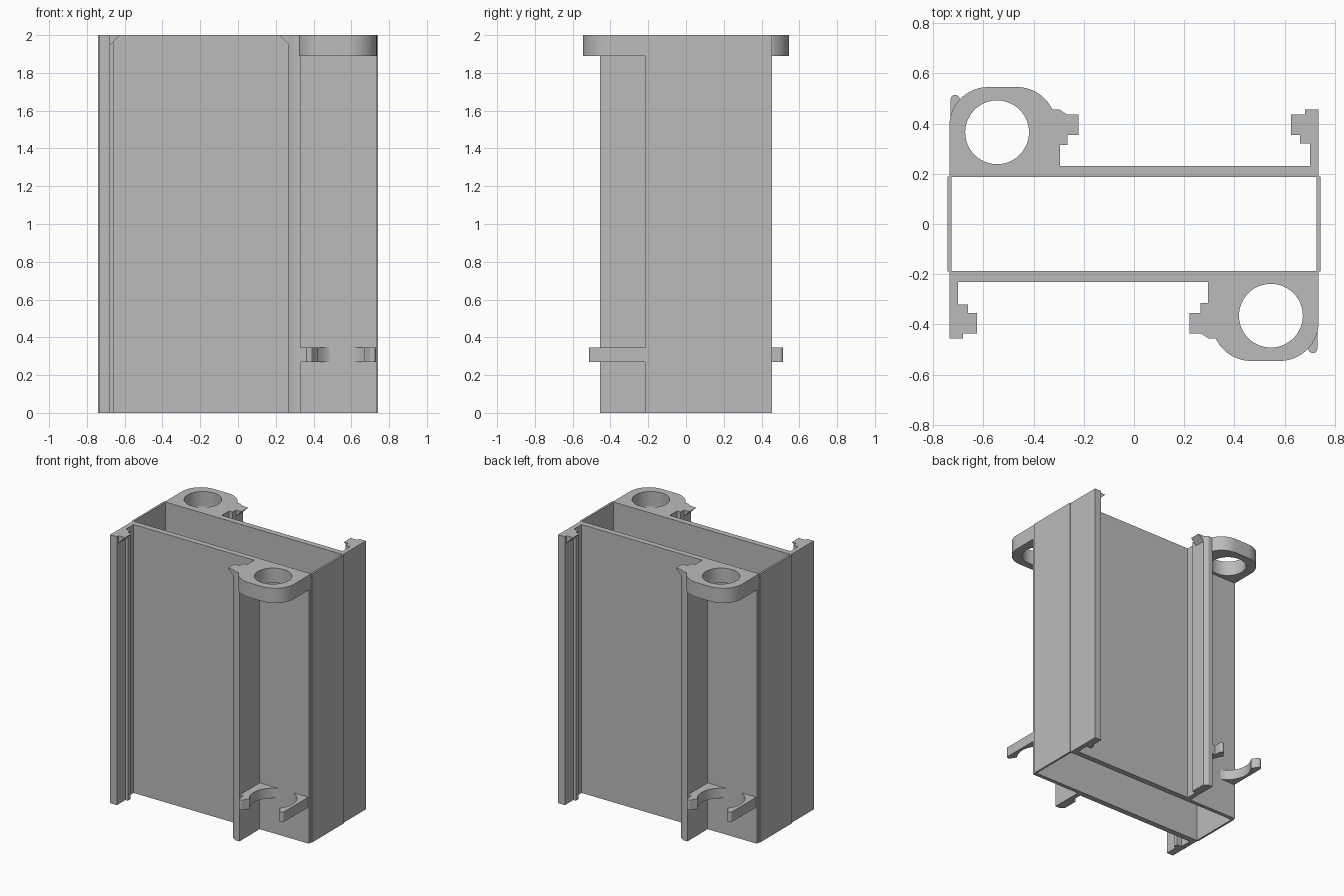
import bpy, bmesh
from math import pi, sin, cos, radians
from mathutils import Matrix

cube = bpy.data.objects.get("Cube")
if cube:
    bpy.data.objects.remove(cube, do_unlink=True)

grey = bpy.data.materials.new("plain grey")
grey.use_nodes = True
GREY = (0.5, 0.5, 0.5, 1)
grey.diffuse_color = GREY
grey.node_tree.nodes["Principled BSDF"].inputs["Base Color"].default_value = GREY


def arc(cx, cy, r, start, end, n=16):
    angles = [radians(start + (end - start) * i / n) for i in range(n + 1)]
    return [(cx + r * cos(a), cy + r * sin(a)) for a in angles]


def prism_mesh(name, loops, low, high):
    """Extrude a flat outline (further loops are holes) from low to high."""
    curve = bpy.data.curves.new(name + " outline", "CURVE")
    curve.dimensions = "2D"
    curve.fill_mode = "BOTH"
    curve.extrude = (high - low) / 2
    for loop in loops:
        spline = curve.splines.new("POLY")
        spline.points.add(len(loop) - 1)
        for point, (x, y) in zip(spline.points, loop):
            point.co = (x, y, 0, 1)
        spline.use_cyclic_u = True
    temp = bpy.data.objects.new(name + " temp", curve)
    bpy.context.collection.objects.link(temp)
    graph = bpy.context.evaluated_depsgraph_get()
    mesh = bpy.data.meshes.new_from_object(temp.evaluated_get(graph))
    bpy.data.objects.remove(temp, do_unlink=True)
    bpy.data.curves.remove(curve)
    bm = bmesh.new()
    bm.from_mesh(mesh)
    bmesh.ops.translate(bm, verts=bm.verts, vec=(0, 0, (low + high) / 2))
    bmesh.ops.remove_doubles(bm, verts=bm.verts, dist=0.0001)
    bmesh.ops.recalc_face_normals(bm, faces=bm.faces)
    bm.to_mesh(mesh)
    bm.free()
    mesh.materials.clear()
    mesh.materials.append(grey)
    return mesh


def place_pair(name, mesh, ends=("front", "back")):
    """Place a part and its half-turn copy."""
    for end, angle in zip(ends, (0, pi)):
        obj = bpy.data.objects.new(f"{end}_{name}", mesh)
        obj.rotation_euler.z = angle
        bpy.context.collection.objects.link(obj)
        bpy.ops.object.select_all(action="DESELECT")
        obj.select_set(True)
        bpy.context.view_layer.objects.active = obj
        bpy.ops.object.shade_smooth_by_angle(angle=radians(30))


HEIGHT = 2.0

# Thin end walls of the open tube
wall = [(0.727, -0.19), (0.742, -0.19), (0.742, 0.19), (0.727, 0.19)]
place_pair("end_wall", prism_mesh("end_wall", [wall], 0, HEIGHT), ("left", "right"))

# Main panel with a stepped slide rail at each side
panel = [(-0.735, -0.187), (-0.735, -0.455), (-0.68, -0.455), (-0.68, -0.355),
         (-0.66, -0.355), (-0.66, -0.32), (-0.7, -0.32), (-0.7, -0.23),
         (0.295, -0.23), (0.295, -0.315), (0.265, -0.315), (0.265, -0.435),
         (0.295, -0.455), (0.33, -0.455), (0.33, -0.216), (0.735, -0.216),
         (0.735, -0.187)]
place_pair("rail_panel", prism_mesh("rail_panel", [panel], 0, HEIGHT))

# Sloped stops at the top of the rails
for name, root, tip in (("outer_stop", -0.68, -0.625), ("inner_stop", 0.265, 0.22)):
    wedge = [(root, HEIGHT), (tip, HEIGHT), (root, HEIGHT - abs(tip - root))]
    mesh = prism_mesh(name, [wedge], 0.355, 0.435)
    mesh.transform(Matrix.Rotation(pi / 2, 4, "X"))
    place_pair(name, mesh)

# Round holder at the top
CX, CY = 0.545, -0.365
outline = ([(0.33, -0.216)] + arc(0.466, -0.39, 0.155, 205, 270)
           + arc(0.58, -0.39, 0.155, 270, 360) + [(0.735, -0.216)])
hole = arc(CX, CY, 0.127, 0, 360, 48)[:-1]
place_pair("holder_ring", prism_mesh("holder_ring", [outline, hole], 1.89, HEIGHT))

# Snap clip near the bottom: two mirrored arms with flared tips
arm = ([(0.06, -0.216), (0.185, -0.216), (0.185, -0.49)]
       + arc(0.167, -0.496, 0.018, 0, -160, 8)
       + [(0.133, -0.475)])
arm += [(x, CY + y) for x, y in arc(0, 0, 0.161, -39, 67, 20)]
for name, side in (("clip_arm_left", 1), ("clip_arm_right", -1)):
    loop = [(CX + side * x, y) for x, y in arm]
    place_pair(name, prism_mesh(name, [loop], 0.27, 0.345))

# Filler joining the inner clip arm to the rail wall
web = [(0.33, -0.216), (0.362, -0.216), (0.362, -0.45), (0.33, -0.45)]
place_pair("clip_web", prism_mesh("clip_web", [web], 0.27, 0.345))
